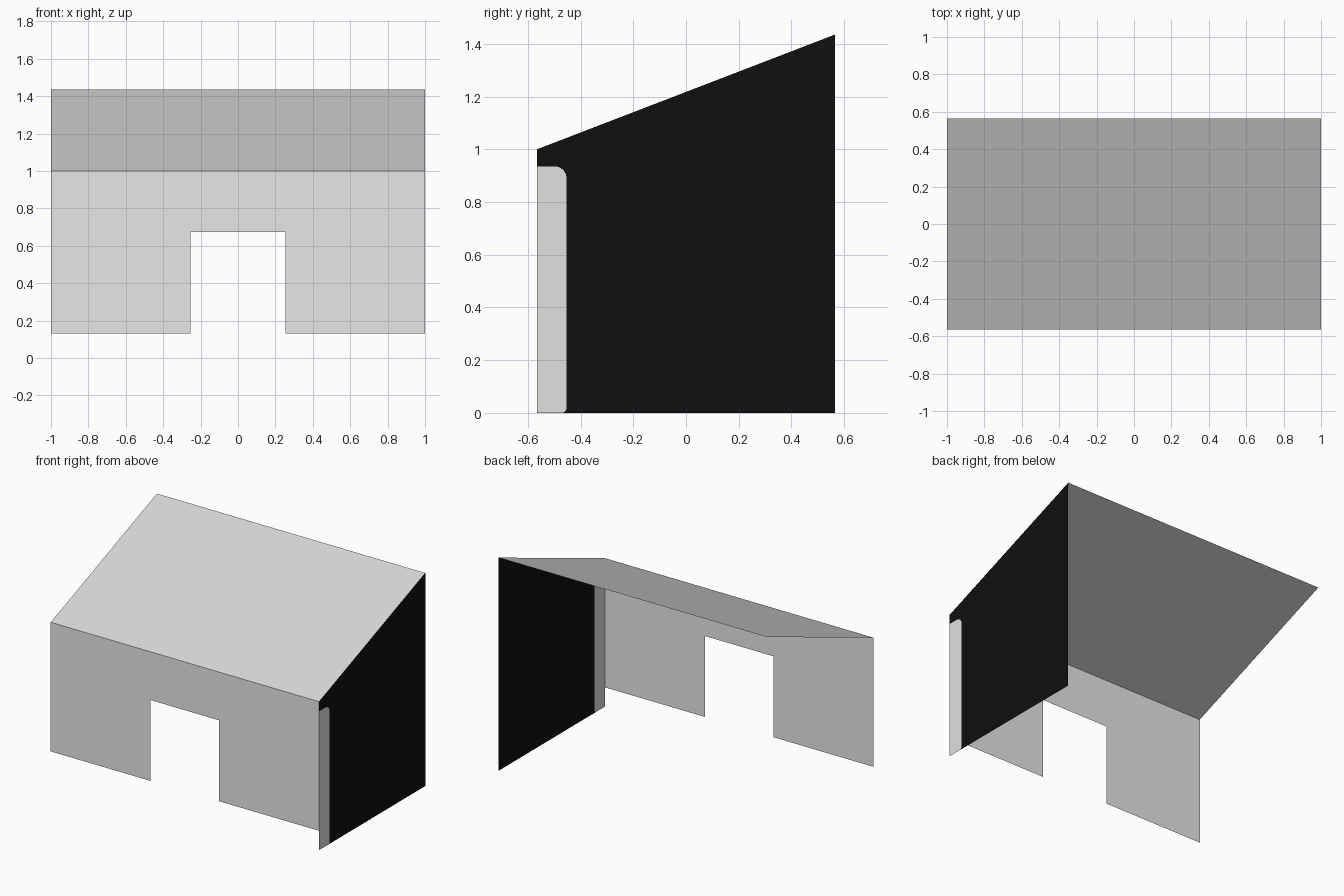
import bpy
import math

cube = bpy.data.objects.get("Cube")
if cube:
    bpy.data.objects.remove(cube, do_unlink=True)

# Main dimensions
HALF_X, HALF_Y = 1.0, 0.565
EAVE_Z, RIDGE_Z = 1.0, 1.435
WALL_BASE = 0.13
DOOR_HALF, DOOR_TOP = 0.255, 0.675
STRIP_Y, STRIP_TOP = -0.453, 0.935


def material(name, rgb):
    mat = bpy.data.materials.new(name)
    mat.use_nodes = True
    colour = (*rgb, 1.0)
    mat.diffuse_color = colour
    mat.node_tree.nodes["Principled BSDF"].inputs["Base Color"].default_value = colour
    return mat


def panel(name, outline, mat):
    """One flat sheet from an outline, counter-clockwise seen from outside."""
    mesh = bpy.data.meshes.new(name)
    mesh.from_pydata(outline, [], [range(len(outline))])
    mesh.materials.append(mat)
    obj = bpy.data.objects.new(name, mesh)
    bpy.context.collection.objects.link(obj)
    return obj


def arc(cy, cz, radius, start, end, steps=6):
    """Points of a rounded corner in the side plane."""
    angles = [math.radians(start + (end - start) * i / steps) for i in range(steps + 1)]
    return [(HALF_X, cy + radius * math.cos(a), cz + radius * math.sin(a)) for a in angles]


white = material("wall white", (0.84, 0.84, 0.84))
grey = material("roof grey", (0.68, 0.68, 0.68))
pale = material("strip pale grey", (0.75, 0.75, 0.75))
black = material("side black", (0.005, 0.005, 0.005))

# Front wall with a doorway cut up from its lower edge
half = [(DOOR_HALF, DOOR_TOP), (DOOR_HALF, WALL_BASE),
        (HALF_X, WALL_BASE), (HALF_X, EAVE_Z)]
profile = half + [(-x, z) for x, z in reversed(half)]
panel("front_wall", [(x, -HALF_Y, z) for x, z in profile], white)

# Sloping roof
panel("roof", [(-HALF_X, -HALF_Y, EAVE_Z), (HALF_X, -HALF_Y, EAVE_Z),
               (HALF_X, HALF_Y, RIDGE_Z), (-HALF_X, HALF_Y, RIDGE_Z)], grey)

# Rounded inner edge shared by the pale strip and the black side wall
low, high = 0.02, 0.045
edge = (arc(STRIP_Y - low, low, low, -90, 0)
        + arc(STRIP_Y - high, STRIP_TOP - high, high, 0, 90))
strip_corner = (HALF_X, -HALF_Y, STRIP_TOP)

panel("side_strip", [(HALF_X, -HALF_Y, 0)] + edge + [strip_corner], pale)

panel("side_wall", [(HALF_X, HALF_Y, 0), (HALF_X, HALF_Y, RIDGE_Z),
                    (HALF_X, -HALF_Y, EAVE_Z), strip_corner]
      + list(reversed(edge)), black)
